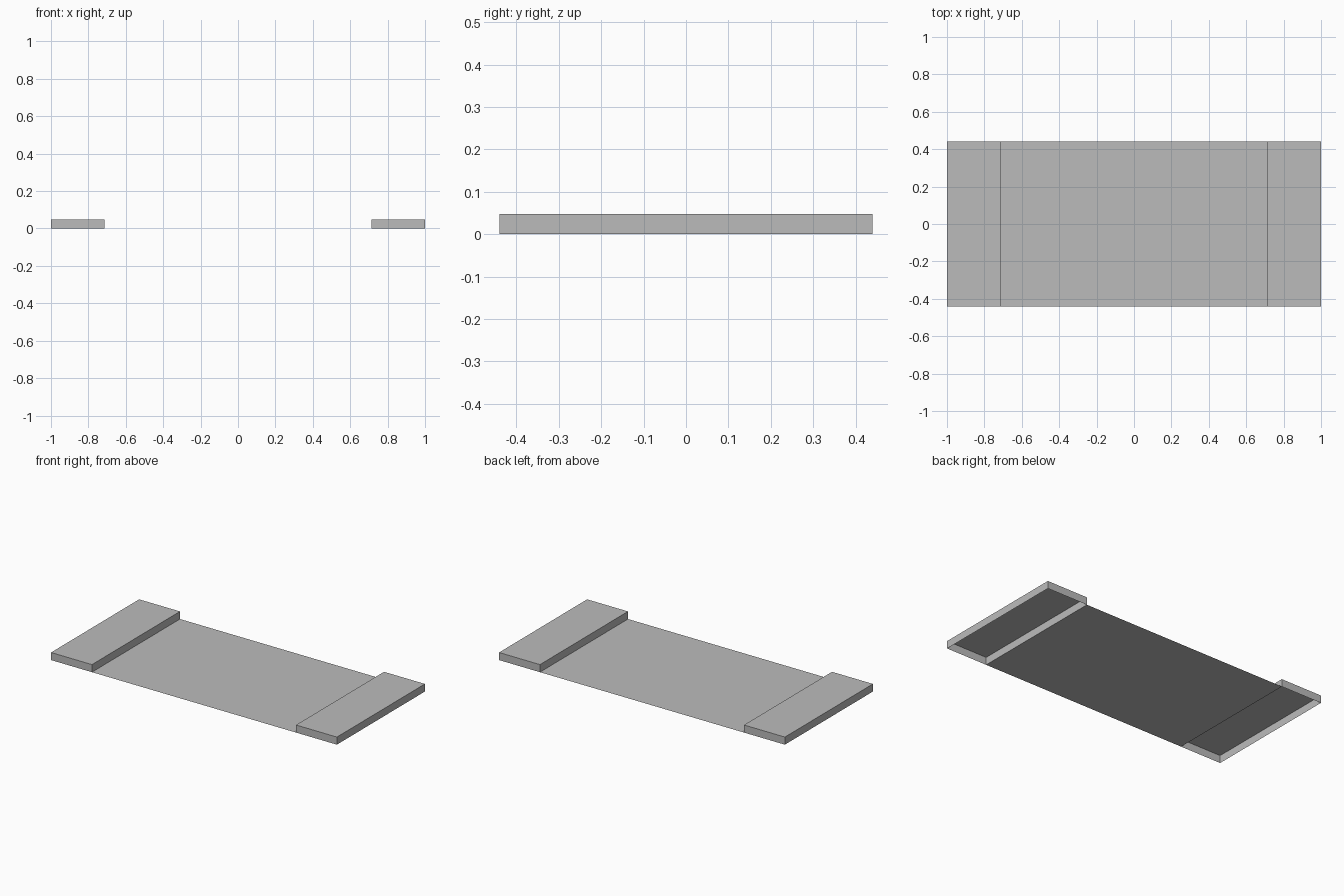
import bpy
import bmesh

HALF_LENGTH, HALF_DEPTH, HEIGHT = 1.0, 0.44, 0.048
STEP_X = 0.714  # where the raised ends meet the middle sheet

if "Cube" in bpy.data.objects:
    bpy.data.objects.remove(bpy.data.objects["Cube"], do_unlink=True)

grey = bpy.data.materials.new("plain_grey")
grey.use_nodes = True
colour = (0.5, 0.5, 0.5, 1)
grey.diffuse_color = colour
grey.node_tree.nodes["Principled BSDF"].inputs["Base Color"].default_value = colour


def add_part(name, x0, x1, height):
    """Flat sheet at floor level, or a hollow box open underneath."""
    bm = bmesh.new()
    corners = ((x0, -HALF_DEPTH), (x1, -HALF_DEPTH), (x1, HALF_DEPTH), (x0, HALF_DEPTH))
    top = [bm.verts.new((x, y, height)) for x, y in corners]
    bm.faces.new(top)
    if height:
        rim = [bm.verts.new((x, y, 0)) for x, y in corners]
        for i in range(4):
            j = (i + 1) % 4
            bm.faces.new((rim[i], rim[j], top[j], top[i]))
    mesh = bpy.data.meshes.new(name)
    bm.to_mesh(mesh)
    bm.free()
    mesh.materials.append(grey)
    part = bpy.data.objects.new(name, mesh)
    bpy.context.collection.objects.link(part)


# Thin middle sheet and the two raised, open-bottomed ends
add_part("middle_sheet", -STEP_X, STEP_X, 0)
add_part("right_raised_end", -HALF_LENGTH, -STEP_X, HEIGHT)
add_part("left_raised_end", STEP_X, HALF_LENGTH, HEIGHT)
